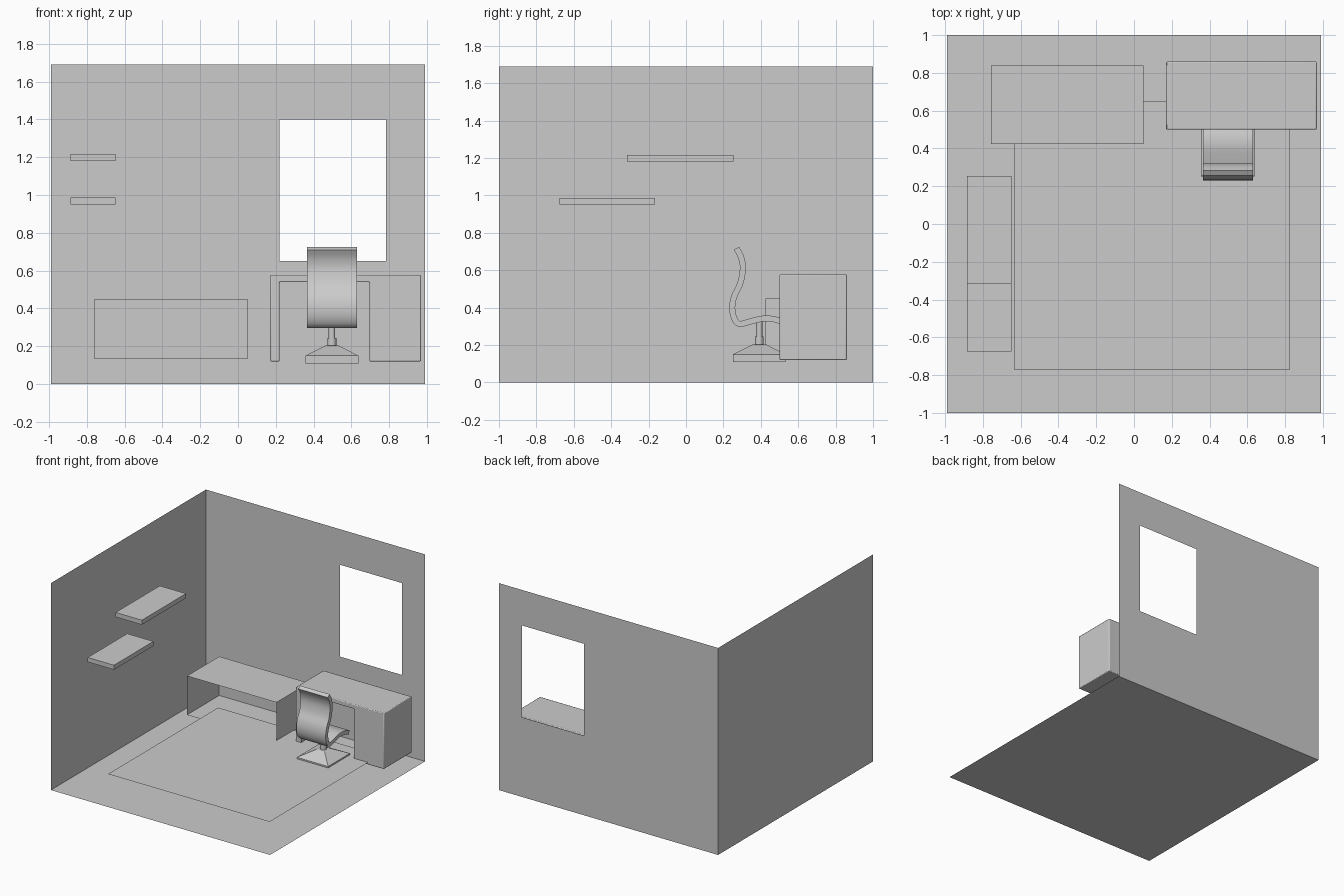
import bpy, bmesh, math
from mathutils import Vector

if "Cube" in bpy.data.objects:
    bpy.data.objects.remove(bpy.data.objects["Cube"])


def make(name, verts, faces, smooth=False):
    mesh = bpy.data.meshes.new(name)
    mesh.from_pydata(verts, [], faces)
    if smooth:
        mesh.shade_smooth()
        mesh.set_sharp_from_angle(angle=math.radians(35))
    obj = bpy.data.objects.new(name, mesh)
    bpy.context.collection.objects.link(obj)
    return obj


def frustum(name, bottom, top, z0, z1):
    """Closed block between two (x0, x1, y0, y1) rectangles."""
    rect = lambda r, z: [(r[0], r[2], z), (r[1], r[2], z), (r[1], r[3], z), (r[0], r[3], z)]
    sides = [(i, (i + 1) % 4, (i + 1) % 4 + 4, i + 4) for i in range(4)]
    return make(name, rect(bottom, z0) + rect(top, z1), [(3, 2, 1, 0), (4, 5, 6, 7)] + sides)


def prism(name, a, b, smooth=False, quads=None):
    """Join two matching outlines with side faces and end caps."""
    n = len(a)
    caps = quads or [tuple(range(n))]
    faces = list(caps) + [tuple(n + i for i in reversed(f)) for f in caps]
    faces += [((i + 1) % n, i, n + i, n + (i + 1) % n) for i in range(n)]
    obj = make(name, a + b, faces)
    bm = bmesh.new()
    bm.from_mesh(obj.data)
    bmesh.ops.recalc_face_normals(bm, faces=bm.faces)
    bm.to_mesh(obj.data)
    bm.free()
    if smooth:
        obj.data.shade_smooth()
        obj.data.set_sharp_from_angle(angle=math.radians(35))
    return obj


def sheet(name, x0, x1, y0, y1, z):
    return make(name, [(x0, y0, z), (x1, y0, z), (x1, y1, z), (x0, y1, z)], [(0, 1, 2, 3)])


# Room: thin floor, rug and walls
W, H = 0.99, 1.69
sheet("floor", -W, W, -1, 1, 0)
sheet("rug", -0.635, 0.825, -0.77, 0.65, 0.138)
make("left_wall", [(-W, -1, 0), (-W, 1, 0), (-W, 1, H), (-W, -1, H)], [(0, 1, 2, 3)])
outer = [(-W, 1, 0), (W, 1, 0), (W, 1, H), (-W, 1, H)]
window = [(0.22, 1, 0.65), (0.782, 1, 0.65), (0.782, 1, 1.40), (0.22, 1, 1.40)]
make("back_wall", outer + window,
     [(i, (i + 1) % 4, (i + 1) % 4 + 4, i + 4) for i in range(4)])

# Floating shelves
for name, y0, y1, z0, z1 in (("upper_shelf", -0.315, 0.255, 1.18, 1.217),
                             ("lower_shelf", -0.675, -0.165, 0.95, 0.987)):
    r = (-0.885, -0.648, y0, y1)
    frustum(name, r, r, z0, z1)

# Low cabinet, open at the front
r = (-0.758, 0.05, 0.424, 0.84)
cabinet = frustum("open_cabinet", r, r, 0.132, 0.45)
bm = bmesh.new()
bm.from_mesh(cabinet.data)
front = [f for f in bm.faces if f.normal.y < -0.9]
bmesh.ops.delete(bm, geom=front, context='FACES_ONLY')
bm.to_mesh(cabinet.data)
bm.free()

# Desk: leg, top and pedestal as one arch
arch = [(0.17, 0.12), (0.22, 0.12), (0.22, 0.54), (0.695, 0.54),
        (0.695, 0.12), (0.968, 0.12), (0.968, 0.578), (0.17, 0.578)]
desk = prism("desk", [(x, 0.5, z) for x, z in arch], [(x, 0.86, z) for x, z in arch], True)
bevel = desk.modifiers.new("soft_edges", 'BEVEL')
bevel.width = 0.006
bevel.segments = 2

# Chair shell: S-curve ribbon with thickness
keys = [Vector(p) for p in ((0.27, 0.717), (0.294, 0.67), (0.304, 0.61), (0.29, 0.53),
                            (0.258, 0.46), (0.247, 0.40), (0.257, 0.345), (0.285, 0.313),
                            (0.34, 0.325), (0.41, 0.341), (0.47, 0.338), (0.535, 0.318))]
path = []
for i in range(len(keys) - 1):
    p0, p1, p2, p3 = (keys[min(max(i + k, 0), len(keys) - 1)] for k in (-1, 0, 1, 2))
    for s in range(4):
        t = s / 4
        path.append(0.5 * (2 * p1 + (p2 - p0) * t + (2 * p0 - 5 * p1 + 4 * p2 - p3) * t * t
                           + (3 * p1 - p0 - 3 * p2 + p3) * t ** 3))
path.append(keys[-1])
left, right = [], []
for i, p in enumerate(path):
    d = (path[min(i + 1, len(path) - 1)] - path[max(i - 1, 0)]).normalized()
    n = Vector((-d.y, d.x)) * 0.016
    left.append(p + n)
    right.append(p - n)
loop = left + right[::-1]
m = len(loop)
strip = [(i, i + 1, m - 2 - i, m - 1 - i) for i in range(len(path) - 1)]
prism("chair_shell", [(0.365, p.x, p.y) for p in loop],
      [(0.63, p.x, p.y) for p in loop], True, strip)

# Chair stem and base
CX, CY = 0.497, 0.392


def square(h):
    return (CX - h, CX + h, CY - h, CY + h)


def cylinder(name, radius, z0, z1):
    ring = [(CX + radius * math.cos(a * math.tau / 24), CY + radius * math.sin(a * math.tau / 24))
            for a in range(24)]
    prism(name, [(x, y, z0) for x, y in ring], [(x, y, z1) for x, y in ring], True)


cylinder("stem_upper", 0.017, 0.24, 0.335)
cylinder("stem_lower", 0.023, 0.195, 0.245)
frustum("base_foot", square(0.141), square(0.141), 0.11, 0.15)
frustum("base_cap", square(0.141), square(0.037), 0.15, 0.203)
